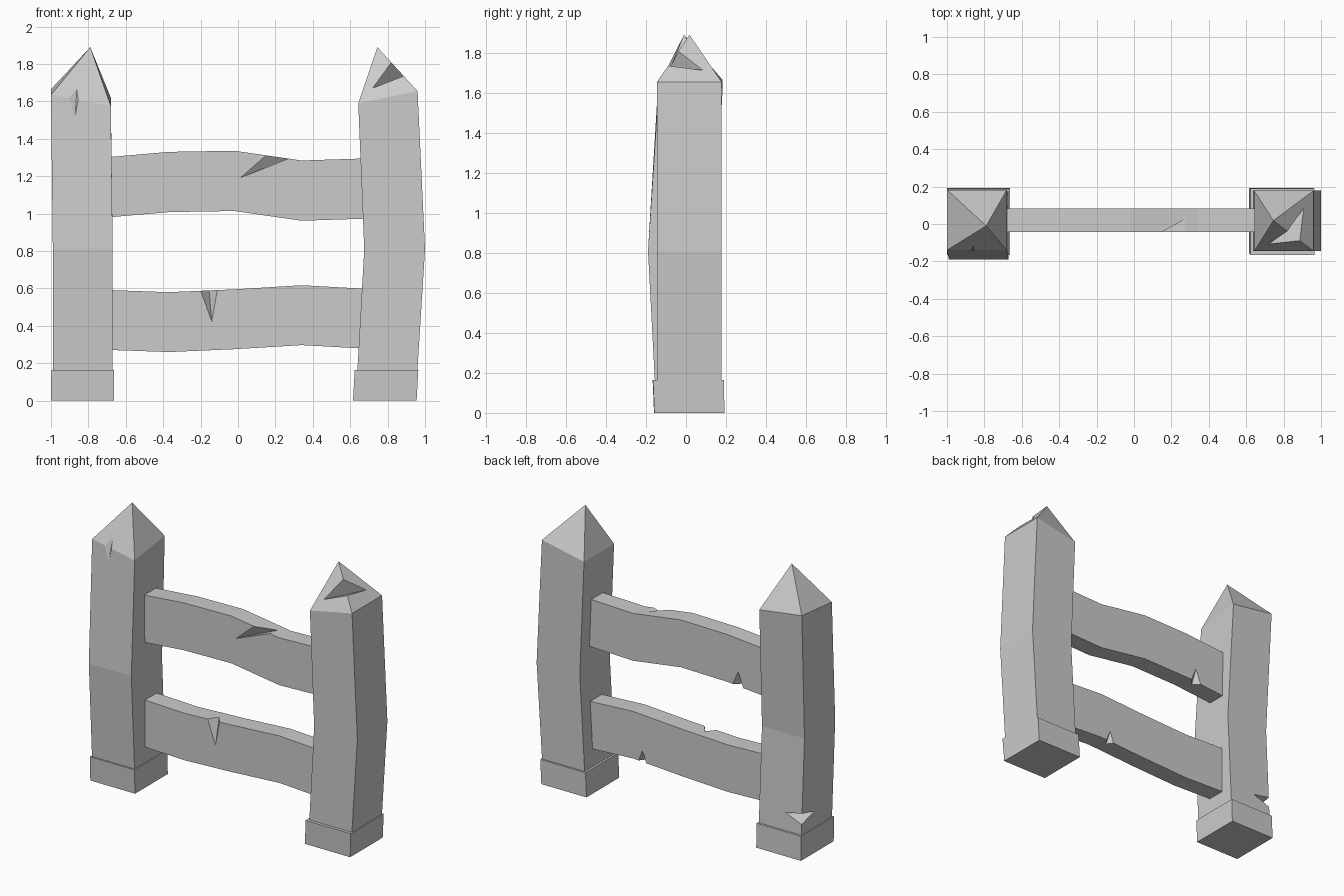
import bpy, bmesh
from mathutils import Vector

if "Cube" in bpy.data.objects:
    bpy.data.objects.remove(bpy.data.objects["Cube"])


def make_object(name, bm):
    bmesh.ops.recalc_face_normals(bm, faces=bm.faces)
    mesh = bpy.data.meshes.new(name)
    bm.to_mesh(mesh)
    bm.free()
    obj = bpy.data.objects.new(name, mesh)
    bpy.context.collection.objects.link(obj)
    return obj


def loft(name, rings, apex=None):
    """Skin four-sided rings, ending in a cap or a point."""
    bm = bmesh.new()
    loops = [[bm.verts.new(p) for p in ring] for ring in rings]
    for a, b in zip(loops, loops[1:]):
        for i in range(4):
            j = (i + 1) % 4
            bm.faces.new((a[i], a[j], b[j], b[i]))
    bm.faces.new(loops[0])
    if apex:
        tip = bm.verts.new(apex)
        for i in range(4):
            bm.faces.new((loops[-1][i], loops[-1][(i + 1) % 4], tip))
    else:
        bm.faces.new(loops[-1])
    return make_object(name, bm)


def level(x0, x1, y0, y1, z):
    """Rectangle in plan; z is one height or one per corner (FL, FR, BR, BL)."""
    zs = z if isinstance(z, tuple) else (z,) * 4
    return [(x, y, h) for (x, y), h in
            zip(((x0, y0), (x1, y0), (x1, y1), (x0, y1)), zs)]


def chip(obj, b, d, a, c):
    """V-shaped chip: a and c lie on the edge, b and d on the faces beside it."""
    b, d, a, c = map(Vector, (b, d, a, c))
    mid = (b + d) / 2
    bm = bmesh.new()
    eps = ((a + c) / 2 - mid) * 0.02
    for p in (b + (b - d) * 0.03 + eps, d + (d - b) * 0.03 + eps,
              mid + (a - mid) * 2.5, mid + (c - mid) * 2.5):
        bm.verts.new(p)
    bmesh.ops.convex_hull(bm, input=bm.verts)
    cutter = make_object("chip_cutter", bm)
    cutter.hide_render = True
    cutter.hide_set(True)
    mod = obj.modifiers.new("chip", 'BOOLEAN')
    mod.operation = 'DIFFERENCE'
    mod.solver = 'EXACT'
    mod.object = cutter


# Posts with bent shafts and pointed tops
left_post = loft("left_post", [
    level(-0.99, -0.67, -0.15, 0.18, 0.05),
    level(-0.99, -0.67, -0.19, 0.14, 0.81),
    level(-1.0, -0.68, -0.14, 0.183, (1.635, 1.575, 1.62, 1.665))],
    (-0.79, -0.01, 1.89))
right_post = loft("right_post", [
    level(0.632, 0.952, -0.145, 0.178, 0.05),
    level(0.675, 1.0, -0.145, 0.178, 0.81),
    level(0.643, 0.96, -0.145, 0.178, (1.59, 1.655, 1.655, 1.59))],
    (0.745, 0.018, 1.89))

# Footings
loft("left_footing", [level(-1.0, -0.663, -0.16, 0.192, 0),
                      level(-0.998, -0.663, -0.167, 0.188, 0.165)])
loft("right_footing", [level(0.615, 0.955, -0.158, 0.192, 0),
                       level(0.624, 0.964, -0.165, 0.19, 0.165)])


# Wavy rails
def rail(name, tops, height):
    xs = (-0.74, -0.37, -0.02, 0.34, 0.74)
    return loft(name, [[(x, -0.042, z - height), (x, 0.083, z - height),
                        (x, 0.083, z), (x, -0.042, z)]
                       for x, z in zip(xs, tops)])


upper_rail = rail("upper_rail", (1.298, 1.33, 1.336, 1.284, 1.297), 0.322)
lower_rail = rail("lower_rail", (0.593, 0.58, 0.595, 0.617, 0.595), 0.32)

# Chips on the rails
chip(upper_rail, (0.01, -0.042, 1.19), (0.28, 0.03, 1.293),
     (0.15, -0.042, 1.312), (0.27, -0.042, 1.294))
chip(upper_rail, (-0.45, 0.083, 1.10), (-0.45, 0.04, 1.0),
     (-0.49, 0.083, 0.995), (-0.41, 0.083, 1.003))
chip(lower_rail, (-0.14, -0.042, 0.42), (-0.155, 0.02, 0.59),
     (-0.20, -0.042, 0.588), (-0.11, -0.042, 0.591))
chip(lower_rail, (0.27, 0.083, 0.37), (0.27, 0.04, 0.292),
     (0.24, 0.083, 0.29), (0.30, 0.083, 0.294))

# Chips on the posts
chip(right_post, (0.72, -0.105, 1.67), (0.90, 0.08, 1.71),
     (0.82, -0.038, 1.81), (0.887, -0.088, 1.735))
chip(left_post, (-0.87, -0.143, 1.53), (-0.86, -0.11, 1.69),
     (-0.905, -0.14, 1.615), (-0.855, -0.14, 1.605))
chip(left_post, (-0.86, 0.172, 0.285), (-0.99, 0.03, 0.275),
     (-0.99, 0.171, 0.31), (-0.99, 0.174, 0.235))
